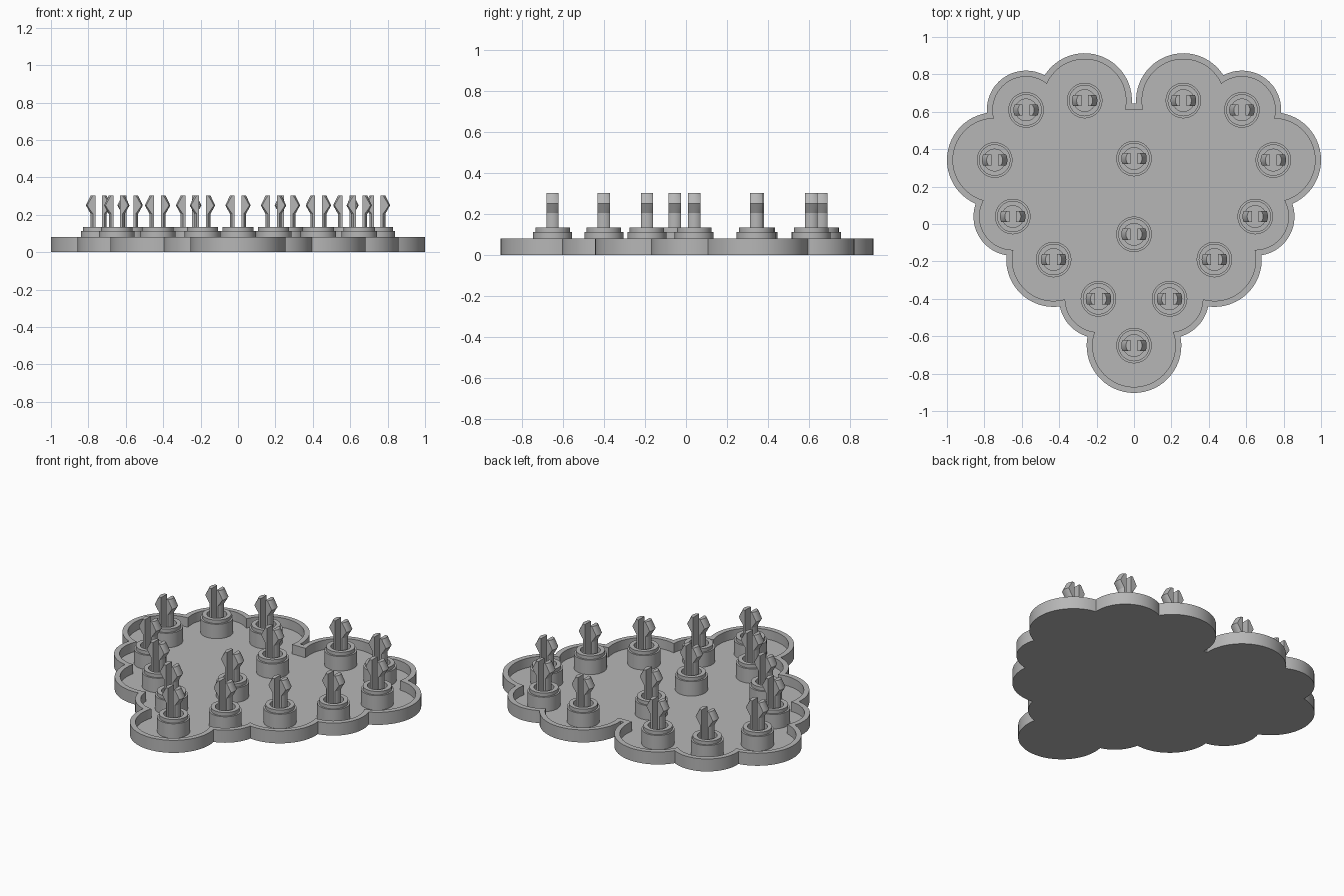
import bpy, bmesh, math
from mathutils import Vector

cube = bpy.data.objects.get("Cube")
if cube:
    bpy.data.objects.remove(cube, do_unlink=True)

grey = bpy.data.materials.new("plain grey")
grey.use_nodes = True
colour = (0.47, 0.47, 0.47, 1)
grey.diffuse_color = colour
grey.node_tree.nodes["Principled BSDF"].inputs["Base Color"].default_value = colour

# Lobes of the right half of the heart, from the bottom tip to the notch: x, y, radius
LOBES = [(0, -0.65, 0.253), (0.19, -0.4, 0.21), (0.43, -0.19, 0.253), (0.648, 0.04, 0.21),
         (0.745, 0.342, 0.255), (0.577, 0.61, 0.21), (0.264, 0.66, 0.253)]
NOTCH_Y = 0.645
RIM = 0.032
FLOOR, WALL_TOP = 0.02, 0.08


def outer_crossing(a, b, inset):
    """Crossing point of two neighbouring lobes on the outside of the heart."""
    ca, cb = Vector(a[:2]), Vector(b[:2])
    ra, rb = a[2] - inset, b[2] - inset
    d = (cb - ca).length
    along = (d * d + ra * ra - rb * rb) / (2 * d)
    u = (cb - ca) / d
    return ca + u * along + Vector((u.y, -u.x)) * math.sqrt(ra * ra - along * along)


def heart_outline(inset, steps=24):
    half = []
    start = Vector((0, LOBES[0][1] - LOBES[0][2] + inset))
    for i, lobe in enumerate(LOBES):
        c, r = Vector(lobe[:2]), lobe[2] - inset
        if i + 1 < len(LOBES):
            end = outer_crossing(lobe, LOBES[i + 1], inset)
        else:
            dy = NOTCH_Y - inset - c.y
            end = Vector((c.x - math.sqrt(r * r - dy * dy), c.y + dy))
        a0 = math.atan2(start.y - c.y, start.x - c.x)
        sweep = (math.atan2(end.y - c.y, end.x - c.x) - a0) % math.tau
        for k in range(steps):
            a = a0 + sweep * k / steps
            half.append((c.x + r * math.cos(a), c.y + r * math.sin(a)))
        start = end
    half.append(tuple(start))
    return half + [(-x, y) for x, y in reversed(half[1:])]


def make_mesh(name, bm):
    bmesh.ops.recalc_face_normals(bm, faces=bm.faces)
    mesh = bpy.data.meshes.new(name)
    bm.to_mesh(mesh)
    bm.free()
    mesh.materials.append(grey)
    return mesh


def add_object(name, mesh, location=(0, 0, 0)):
    obj = bpy.data.objects.new(name, mesh)
    obj.location = location
    bpy.context.collection.objects.link(obj)
    return obj


def bridge(bm, a, b):
    for i in range(len(a)):
        j = (i + 1) % len(a)
        bm.faces.new((a[i], a[j], b[j], b[i]))


def lathe(bm, profile, sides=48, closed=False):
    rings = [[bm.verts.new((r * math.cos(math.tau * k / sides), r * math.sin(math.tau * k / sides), z))
              for k in range(sides)] for r, z in profile]
    for a, b in zip(rings, rings[1:]):
        bridge(bm, a, b)
    if closed:
        bridge(bm, rings[-1], rings[0])
    else:
        bm.faces.new(rings[0])
        bm.faces.new(rings[-1])


# Heart tray with a raised rim
bm = bmesh.new()
outer, inner = heart_outline(0), heart_outline(RIM)
loops = [[bm.verts.new((x, y, z)) for x, y in outline] for outline, z in
         ((outer, 0), (outer, WALL_TOP), (inner, WALL_TOP), (inner, FLOOR))]
for a, b in zip(loops, loops[1:]):
    bridge(bm, a, b)
bm.faces.new(loops[0])
bm.faces.new(loops[-1])
objects = [add_object("heart_tray", make_mesh("heart_tray", bm))]

# Stepped collar with a central hole
bm = bmesh.new()
lathe(bm, [(0.095, FLOOR), (0.095, 0.112), (0.084, 0.112), (0.084, 0.134),
           (0.058, 0.134), (0.058, FLOOR)], closed=True)
collar = make_mesh("collar", bm)

# Pair of barbed prongs: a turned arrowhead peg sliced flat and split in the middle
bm = bmesh.new()
for side in (-1, 1):
    part = bmesh.new()
    lathe(part, [(0.043, FLOOR), (0.043, 0.205), (0.068, 0.25), (0.043, 0.302)])
    for point, normal in (((0, 0.03, 0), (0, 1, 0)), ((0, -0.03, 0), (0, -1, 0)),
                          ((side * 0.018, 0, 0), (-side, 0, 0))):
        geom = part.verts[:] + part.edges[:] + part.faces[:]
        cut = bmesh.ops.bisect_plane(part, geom=geom, plane_co=point, plane_no=normal, clear_outer=True)
        edges = [e for e in cut["geom_cut"] if isinstance(e, bmesh.types.BMEdge)]
        bmesh.ops.contextual_create(part, geom=edges)
    temp = bpy.data.meshes.new("prong_half")
    part.to_mesh(temp)
    part.free()
    bm.from_mesh(temp)
    bpy.data.meshes.remove(temp)
prongs = make_mesh("prongs", bm)

# One clip at every lobe, mirrored, plus two in the middle
spots = [(x, y) for x, y, r in LOBES] + [(-x, y) for x, y, r in LOBES if x] + [(0, 0.35), (0, -0.055)]
for n, (x, y) in enumerate(spots, 1):
    objects.append(add_object(f"clip_collar_{n}", collar, (x, y, 0)))
    objects.append(add_object(f"clip_prongs_{n}", prongs, (x, y, 0)))

# Smooth round walls, keep the edges sharp
for mesh in (objects[0].data, collar, prongs):
    mesh.shade_smooth()
    mesh.set_sharp_from_angle(angle=math.radians(25))
